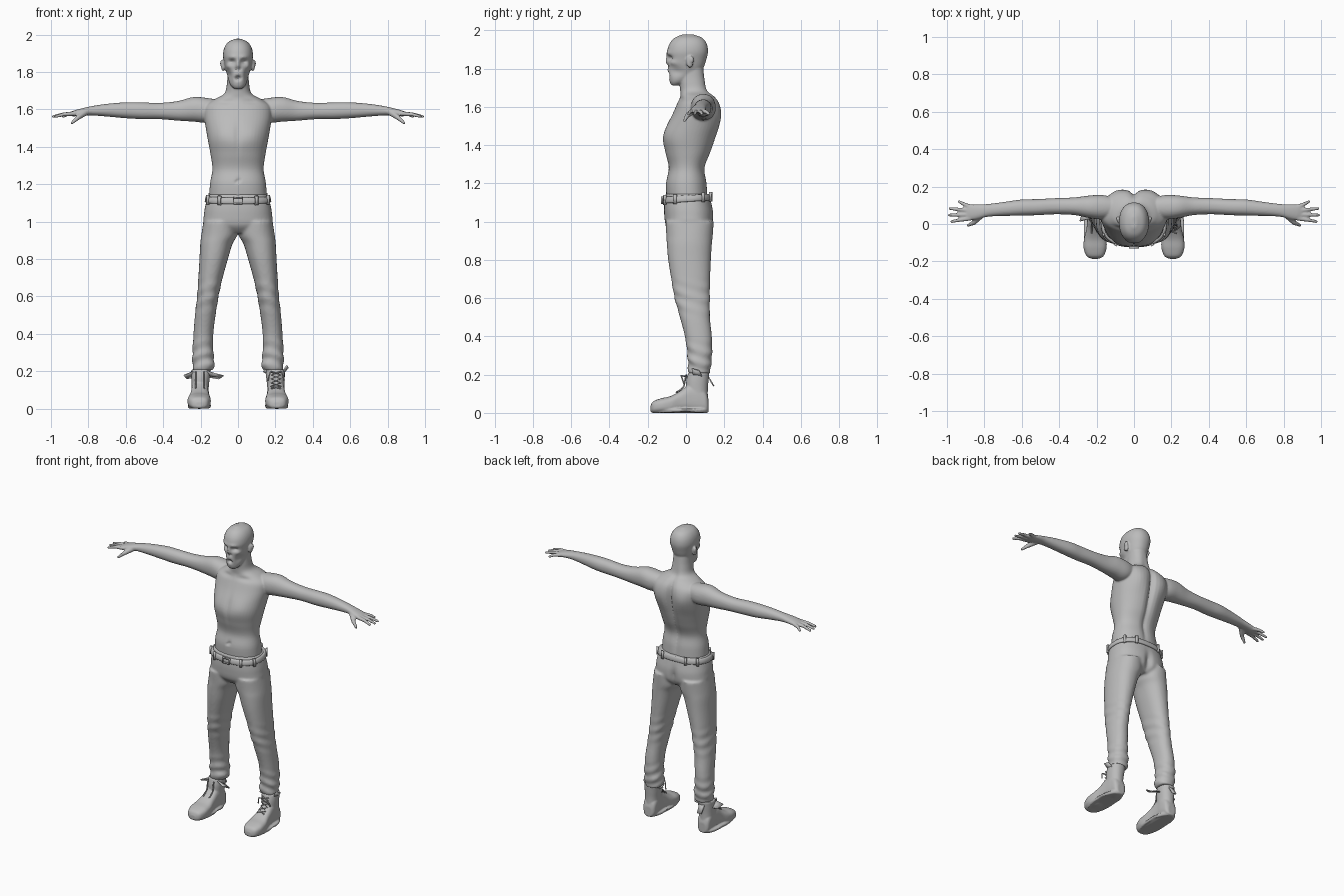
import bpy, bmesh, math
from mathutils import Vector, Matrix

old = bpy.data.objects.get("Cube")
if old:
    bpy.data.objects.remove(old)

grey = bpy.data.materials.new("plain grey")
grey.use_nodes = True
grey.diffuse_color = (0.5, 0.5, 0.5, 1)
grey.node_tree.nodes["Principled BSDF"].inputs["Base Color"].default_value = (0.5, 0.5, 0.5, 1)

AXES = {"x": lambda s, a, b: (s, a, b),
        "y": lambda s, a, b: (a, s, b),
        "z": lambda s, a, b: (a, b, s)}


def spline(p, q, r, s, t):
    return 0.5 * (2 * q + (r - p) * t + (2*p - 5*q + 4*r - s) * t**2 + (3*q - p - 3*r + s) * t**3)


def loft(bm, rings, axis="z", power=2.2, sides=48, steps=5):
    """Skin over rings of (position, centre, half width, low, high)."""
    rows, last = [], len(rings) - 1
    for i in range(last):
        four = [rings[max(0, min(last, i + k))] for k in (-1, 0, 1, 2)]
        rows += [[spline(*c, j / steps) for c in zip(*four)] for j in range(steps)]
    rows.append(rings[-1])
    loops, e = [], 2 / power
    for pos, mid, half, low, high in rows:
        loop = []
        for k in range(sides):
            t = 2 * math.pi * k / sides
            c, s = math.cos(t), math.sin(t)
            a = mid + half * math.copysign(abs(c) ** e, c)
            b = (low + high) / 2 + (high - low) / 2 * math.copysign(abs(s) ** e, s)
            loop.append(bm.verts.new(AXES[axis](pos, a, b)))
        loops.append(loop)
    for lo, hi in zip(loops, loops[1:]):
        for k in range(sides):
            n = (k + 1) % sides
            bm.faces.new((lo[k], lo[n], hi[n], hi[k]))
    bm.faces.new(loops[0])
    bm.faces.new(loops[-1])


def ball(bm, at, size):
    m = Matrix.Translation(at) @ Matrix.Diagonal((*size, 1))
    bmesh.ops.create_uvsphere(bm, u_segments=16, v_segments=10, radius=1, matrix=m)


def limb(bm, points, r1, r2):
    """Tapered chain of rounded segments."""
    n = len(points) - 1
    radius = [r1 + (r2 - r1) * i / n for i in range(n + 1)]
    for p, r in zip(points, radius):
        ball(bm, p, (r, r, r))
    for i in range(n):
        a, b = Vector(points[i]), Vector(points[i + 1])
        m = Matrix.Translation((a + b) / 2) @ (b - a).to_track_quat("Z", "Y").to_matrix().to_4x4()
        bmesh.ops.create_cone(bm, cap_ends=True, segments=12, radius1=radius[i],
                              radius2=radius[i + 1], depth=(b - a).length, matrix=m)


def push(bm, at, size, move):
    """Soft sculpt stroke, applied to both sides."""
    for v in bm.verts:
        d = (abs(v.co.x) - at[0], v.co.y - at[1], v.co.z - at[2])
        w = math.exp(-sum((d[i] / size[i]) ** 2 for i in range(3)))
        side = math.copysign(1, v.co.x)
        v.co += w * Vector((move[0] * side, move[1], move[2]))


def mirror(bm):
    copy = bmesh.ops.duplicate(bm, geom=bm.verts[:] + bm.edges[:] + bm.faces[:])["geom"]
    for v in copy:
        if isinstance(v, bmesh.types.BMVert):
            v.co.x *= -1


def merge(bm, other):
    mesh = bpy.data.meshes.new("temporary")
    other.to_mesh(mesh)
    other.free()
    bm.from_mesh(mesh)
    bpy.data.meshes.remove(mesh)


def finish(bm, name, voxel=0, smooth=0):
    bmesh.ops.recalc_face_normals(bm, faces=bm.faces)
    mesh = bpy.data.meshes.new(name)
    for f in bm.faces:
        f.smooth = True
    bm.to_mesh(mesh)
    bm.free()
    mesh.materials.append(grey)
    ob = bpy.data.objects.new(name, mesh)
    bpy.context.collection.objects.link(ob)
    if voxel:
        mod = ob.modifiers.new("fuse", "REMESH")
        mod.mode, mod.voxel_size, mod.use_smooth_shade = "VOXEL", voxel, True
        mod = ob.modifiers.new("soften", "SMOOTH")
        mod.factor, mod.iterations = 0.5, smooth
    return ob


# Torso and neck
body = bmesh.new()
loft(body, [(1.10, 0, .155, -.10, .115), (1.20, 0, .15, -.105, .11), (1.28, 0, .137, -.09, .10),
            (1.36, 0, .147, -.108, .13), (1.43, 0, .16, -.12, .155), (1.50, 0, .172, -.10, .175),
            (1.57, 0, .182, -.067, .182), (1.62, 0, .175, -.045, .174), (1.655, 0, .125, -.03, .15),
            (1.685, 0, .073, -.03, .115), (1.74, 0, .059, -.035, .10), (1.81, 0, .055, -.03, .09)])
push(body, (0, .17, 1.52), (.022, .09, .17), (0, -.03, 0))       # spine
push(body, (0, .11, 1.27), (.02, .05, .12), (0, -.012, 0))
push(body, (.095, .17, 1.55), (.05, .08, .07), (0, .012, 0))     # shoulder blades
push(body, (.08, -.09, 1.47), (.06, .08, .05), (0, -.008, 0))    # chest
push(body, (0, -.11, 1.46), (.012, .06, .09), (0, .006, 0))
push(body, (0, -.10, 1.22), (.01, .04, .01), (0, .012, 0))       # navel
push(body, (.08, -.04, 1.64), (.05, .03, .012), (0, .01, 0))     # collar hollows

# Head and face
head = bmesh.new()
loft(head, [(1.712, 0, .022, -.075, -.04), (1.73, 0, .04, -.085, .0), (1.76, 0, .053, -.09, .045),
            (1.80, 0, .064, -.094, .088), (1.85, 0, .074, -.096, .107), (1.89, 0, .08, -.098, .115),
            (1.93, 0, .073, -.086, .108), (1.96, 0, .052, -.06, .085), (1.978, 0, .015, -.02, .04)],
     sides=96, steps=9)
push(head, (.032, -.09, 1.855), (.017, .04, .012), (0, .02, 0))   # eye sockets
push(head, (.03, -.09, 1.88), (.025, .04, .01), (0, -.006, 0))    # brows
push(head, (.055, -.06, 1.785), (.02, .05, .025), (-.009, .006, 0))  # cheeks
push(head, (.052, -.07, 1.83), (.014, .04, .012), (.004, -.005, 0))
push(head, (0, -.09, 1.84), (.01, .04, .028), (0, -.013, 0))      # nose bridge
push(head, (.008, -.1, 1.815), (.007, .04, .008), (0, .016, 0))   # nostrils
push(head, (0, -.09, 1.773), (.025, .04, .018), (0, -.008, 0))    # lips
push(head, (0, -.09, 1.768), (.014, .05, .011), (0, .035, 0))     # open mouth
merge(body, head)

# Arm, hand and ear
arm = bmesh.new()
loft(arm, [(.10, .09, .05, 1.55, 1.65), (.17, .09, .065, 1.53, 1.662), (.24, .092, .06, 1.535, 1.666),
           (.32, .095, .047, 1.54, 1.645), (.42, .095, .043, 1.548, 1.635), (.52, .09, .043, 1.549, 1.638),
           (.60, .088, .043, 1.553, 1.638), (.70, .08, .037, 1.562, 1.63), (.78, .073, .034, 1.568, 1.618),
           (.83, .066, .039, 1.567, 1.607), (.875, .062, .042, 1.563, 1.595), (.90, .062, .038, 1.565, 1.585)],
     axis="x", sides=32)
for base, tip, reach in ((.03, .013, .975), (.05, .047, .988), (.072, .083, .985), (.092, .12, .935)):
    limb(arm, [(.875, base, 1.578), ((.885 + reach) / 2, (base + tip) / 2, 1.574), (reach, tip, 1.562)],
         .0125, .008)
limb(arm, [(.82, .045, 1.582), (.855, .008, 1.557), (.888, -.008, 1.528)], .018, .008)
ball(arm, (.08, .02, 1.835), (.011, .019, .032))
ball(arm, (.087, .028, 1.846), (.009, .013, .02))
mirror(arm)
merge(body, arm)
finish(body, "body", .0055, 3)

# Trousers
legs = bmesh.new()
loft(legs, [(1.19, .095, .088, -.08, .1), (1.0, .095, .09, -.108, .145), (.93, .1, .096, -.103, .14),
            (.88, .116, .086, -.1, .135), (.80, .13, .076, -.093, .13), (.70, .147, .065, -.077, .126),
            (.61, .16, .058, -.062, .125), (.50, .175, .055, -.032, .125), (.40, .185, .053, -.006, .135),
            (.30, .188, .056, .008, .136), (.24, .184, .059, .01, .13), (.205, .188, .052, .014, .128)][1:],
     steps=8)
for v in legs.verts:                                             # cloth folds
    low = max(0, 1 - abs(v.co.z - .27) / .13) + .6 * max(0, 1 - abs(v.co.z - .6) / .12)
    fold = .004 * low * math.sin(95 * v.co.z + 25 * v.co.x + 30 * v.co.y)
    v.co += fold * Vector((math.copysign(1, v.co.x - .18), math.copysign(1, v.co.y - .06), 0))
mirror(legs)
hips = bmesh.new()
loft(hips, [(.94, 0, .11, -.07, .11), (.98, 0, .18, -.105, .14), (1.04, 0, .182, -.114, .144),
            (1.09, 0, .174, -.114, .135), (1.145, 0, .16, -.108, .121)], power=2.4)
push(hips, (0, .14, 1.0), (.02, .05, .06), (0, -.02, 0))
merge(legs, hips)
finish(legs, "trousers", .008, 4)

# Belt with loops and buckle
belt = bmesh.new()
loft(belt, [(1.103, 0, .172, -.12, .134), (1.108, 0, .178, -.125, .139),
            (1.132, 0, .173, -.122, .135), (1.137, 0, .166, -.117, .13)], power=2.4, steps=2)


def block(at, size, turn=0):
    m = Matrix.Translation(at) @ Matrix.Rotation(turn, 4, "Z") @ Matrix.Diagonal((*size, 1))
    bmesh.ops.create_cube(belt, size=1, matrix=m)


for deg in (35, 65, 115, 145, 205, 240, 300, 335):
    t = math.radians(deg)
    c, s = math.cos(t), math.sin(t)
    x = .176 * math.copysign(abs(c) ** .833, c)
    y = .007 + .132 * math.copysign(abs(s) ** .833, s)
    block((x, y, 1.121), (.012, .016, .05), t)
for z in (1.105, 1.137):
    block((0, -.126, z), (.05, .01, .007))
for x in (-.024, .024):
    block((x, -.126, 1.121), (.007, .01, .036))
for v in belt.verts:
    v.co.z += .07 * v.co.y
finish(belt, "belt")
bpy.context.object and bpy.context.view_layer.update()

# Boots
boots = bmesh.new()
loft(boots, [(-.186, .208, .018, .008, .035), (-.172, .208, .045, .0, .06), (-.13, .208, .061, .0, .076),
             (-.08, .207, .06, .0, .088), (-.03, .205, .05, .006, .115), (.02, .204, .046, .004, .15),
             (.07, .202, .046, .0, .15), (.105, .202, .041, .0, .11), (.118, .202, .025, .004, .07)],
     axis="y", power=2.8)
loft(boots, [(.05, .202, .045, .0, .115), (.12, .202, .046, .0, .114), (.17, .2, .05, .002, .118),
             (.21, .198, .052, .012, .122)])
loft(boots, [(0, .207, .056, -.178, .11), (.016, .207, .063, -.187, .119),
             (.022, .207, .056, -.18, .114)], power=2.5, steps=2)
push(boots, (.205, .0, .0), (.1, .025, .02), (0, 0, .012))       # arch
mirror(boots)
finish(boots, "boots", .005, 2)

# Loose flaps on the boot tops
flaps = bmesh.new()
for outline in (((-.235, .03, .2), (-.29, .015, .178), (-.275, .06, .16), (-.23, .08, .17)),
                ((-.165, .02, .2), (-.115, .0, .185), (-.078, .02, .176), (-.1, .05, .16), (-.16, .07, .17)),
                ((-.22, .11, .2), (-.18, .11, .2), (-.185, .145, .14), (-.215, .145, .14)),
                ((.235, .04, .19), (.262, .03, .232), (.268, .07, .22), (.235, .09, .18)),
                ((.165, .04, .19), (.14, .03, .21), (.135, .06, .2), (.165, .09, .18))):
    flaps.faces.new([flaps.verts.new(p) for p in outline])
thick = finish(flaps, "boot_flaps").modifiers.new("thickness", "SOLIDIFY")
thick.thickness, thick.offset = .007, 0

# Laces: crossed on the left boot, open strands on the right
curve = bpy.data.curves.new("laces", "CURVE")
curve.dimensions, curve.bevel_depth, curve.bevel_resolution = "3D", .004, 2
rows = [(-.05, .108), (-.03, .12), (-.012, .138), (-.006, .16), (-.004, .18), (.002, .198)]
strands = []
for flip in (1, -1):
    strands.append([(.203 + flip * (-1) ** i * .026, y, z) for i, (y, z) in enumerate(rows)])
    strands.append([(.203, -.002, .19), (.203 + flip * .03, -.025, .195), (.203 + flip * .045, -.01, .15)])
    strands.append([(-.203 + flip * .022, y, z) for y, z in rows])
for points in strands:
    line = curve.splines.new("POLY")
    line.points.add(len(points) - 1)
    for p, co in zip(line.points, points):
        p.co = (*co, 1)
curve.materials.append(grey)
bpy.context.collection.objects.link(bpy.data.objects.new("laces", curve))
